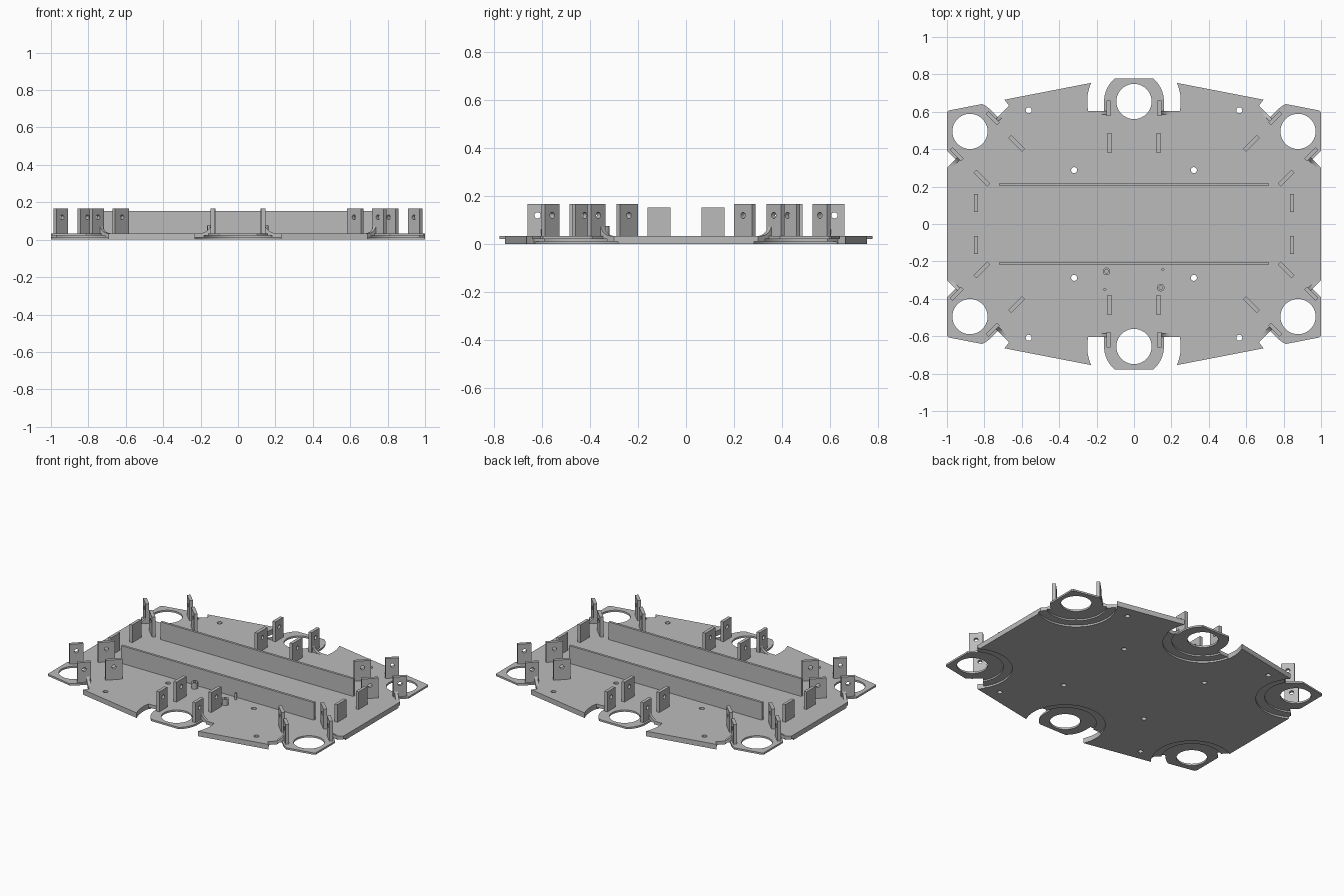
import bpy, bmesh
from math import radians, pi, sin, cos, asin, sqrt
from mathutils import Matrix, Vector

cube = bpy.data.objects.get("Cube")
if cube:
    bpy.data.objects.remove(cube, do_unlink=True)

grey = bpy.data.materials.new("plain_grey")
grey.use_nodes = True
grey.diffuse_color = (0.5, 0.5, 0.5, 1)
grey.node_tree.nodes["Principled BSDF"].inputs["Base Color"].default_value = (0.5, 0.5, 0.5, 1)

TOP = 0.034        # deck surface
TAB_TOP = 0.168
THICK = 0.022      # tab thickness
HINGE = -0.05      # inner end of each leg pad
PAD_R, GAP_R = 0.16, 0.25


# ---- helpers -------------------------------------------------------------
def prism(bm, outline, z0, z1, matrix=Matrix()):
    """Extrude a flat outline from z0 to z1."""
    face = bm.faces.new([bm.verts.new(matrix @ Vector((x, y, z0))) for x, y in outline])
    out = bmesh.ops.extrude_face_region(bm, geom=[face])
    verts = [e for e in out["geom"] if isinstance(e, bmesh.types.BMVert)]
    bmesh.ops.translate(bm, verts=verts, vec=matrix.to_3x3() @ Vector((0, 0, z1 - z0)))


def circle(x, y, r, n=64):
    return [(x + r * cos(2 * pi * i / n), y + r * sin(2 * pi * i / n)) for i in range(n)]


def rect(x, y, w, h):
    return [(x + sx * w / 2, y + sy * h / 2) for sx, sy in ((-1, -1), (1, -1), (1, 1), (-1, 1))]


def arc(r, a0, a1, n):
    return [(r * cos(a0 + (a1 - a0) * i / n), r * sin(a0 + (a1 - a0) * i / n)) for i in range(n + 1)]


def finish(bm, name):
    bmesh.ops.recalc_face_normals(bm, faces=bm.faces)
    mesh = bpy.data.meshes.new(name)
    bm.to_mesh(mesh)
    bm.free()
    mesh.materials.append(grey)
    obj = bpy.data.objects.new(name, mesh)
    bpy.context.collection.objects.link(obj)
    return obj


def cut(obj, cutters):
    """Subtract each cutter in turn, then discard the cutters."""
    for c in cutters:
        c.hide_render = True
        mod = obj.modifiers.new("cut", 'BOOLEAN')
        mod.operation, mod.solver, mod.object = 'DIFFERENCE', 'EXACT', c
    deps = bpy.context.evaluated_depsgraph_get()
    mesh = bpy.data.meshes.new_from_object(obj.evaluated_get(deps))
    obj.modifiers.clear()
    mesh.name = obj.name
    obj.data = mesh
    mesh.materials.clear()
    mesh.materials.append(grey)
    for p in mesh.polygons:
        p.material_index = 0
    for c in cutters:
        bpy.data.objects.remove(c, do_unlink=True)


# ---- six leg mounts: position and turn -----------------------------------
mounts = [("back_middle", 0, 0.655, 0), ("back_right", -0.877, 0.495, 45),
          ("front_right", -0.877, -0.495, 135), ("front_middle", 0, -0.655, 180),
          ("front_left", 0.877, -0.495, 225), ("back_left", 0.877, 0.495, 315)]
frames = [(n, Matrix.Translation((x, y, 0)) @ Matrix.Rotation(radians(a), 4, 'Z'))
          for n, x, y, a in mounts]


def mount_cutter(name, outline, z0, z1):
    bm = bmesh.new()
    for _, m in frames:
        prism(bm, outline, z0, z1, m)
    return finish(bm, name)


# ---- deck ----------------------------------------------------------------
quarter = [(1, 0.605), (0.2, 0.76), (0.2, 0.778)]
half = quarter + [(-x, y) for x, y in reversed(quarter)]
bm = bmesh.new()
prism(bm, half + [(-x, -y) for x, y in half], 0, TOP)
deck = finish(bm, "deck")

# clearance gap curving round each leg pad
a_out = asin(HINGE / GAP_R)
gap = arc(GAP_R, a_out, pi - a_out, 40)
gap += [(-PAD_R, HINGE)] + arc(PAD_R, pi, 0, 32) + [(PAD_R, HINGE)]

# screw holes
bm = bmesh.new()
for sx in (-1, 1):
    for sy in (-1, 1):
        for x, y in ((0.563, 0.608), (0.32, 0.288)):
            prism(bm, circle(sx * x, sy * y, 0.016, 24), -0.1, 0.1)
screw_holes = finish(bm, "screw_hole_cutter")

cut(deck, [mount_cutter("recess_cutter", circle(0, 0, GAP_R - 0.005), -0.1, 0.012),
           mount_cutter("pocket_cutter", circle(0, 0, 0.19), -0.1, 0.022),
           mount_cutter("gap_cutter", gap, -0.1, 0.1),
           mount_cutter("leg_hole_cutter", circle(0, 0, 0.094), -0.1, 0.1),
           screw_holes])


# ---- upright tabs with a cross hole, in pairs ----------------------------
def tab_pair(name, u, v, width):
    bm = bmesh.new()
    for s in (-1, 1):
        prism(bm, rect(s * u, v, THICK, width), TOP - 0.004, TAB_TOP)
    tabs = finish(bm, name)
    bm = bmesh.new()
    turn = Matrix.Translation((0, v, 0.12)) @ Matrix.Rotation(radians(90), 4, 'Y')
    prism(bm, circle(0, 0, 0.013, 24), -0.3, 0.3, turn)
    cut(tabs, [finish(bm, "tab_hole_cutter")])
    return tabs


def gusset_pair(name):
    """Curved braces on the outer side of the outer tabs."""
    bm = bmesh.new()
    x0, x1, z1 = 0.14, 0.205, 0.1
    curve = [(x1 - (x1 - x0) * sin(t), z1 - (z1 - TOP) * cos(t))
             for t in (pi / 2 * i / 6 for i in range(7))]
    outline = [(x0, TOP - 0.004), (x1, TOP - 0.004)] + curve
    for s in (-1, 1):
        m = Matrix(((s, 0, 0, 0), (0, 0, 1, -0.07), (0, 1, 0, 0), (0, 0, 0, 1)))
        prism(bm, outline, 0, 0.02, m)
    return finish(bm, name)


parts = [tab_pair("inner_tabs", 0.131, -0.222, 0.105),
         tab_pair("outer_tabs", 0.136, -0.036, 0.085),
         gusset_pair("gussets")]
for part in parts:
    base = part.name
    for name, m in frames:
        copy = bpy.data.objects.new(name + "_" + base, part.data)
        copy.matrix_world = m
        bpy.context.collection.objects.link(copy)
    bpy.data.objects.remove(part, do_unlink=True)


# ---- long walls, side tabs ------------------------------------------------
def block(name, x, y, w, h, z1):
    bm = bmesh.new()
    prism(bm, rect(x, y, w, h), TOP - 0.004, z1)
    return finish(bm, name)


for side, sy in (("front", -1), ("back", 1)):
    block(side + "_wall", 0, sy * 0.21, 1.44, 0.016, 0.153)
    for hand, sx in (("left", 1), ("right", -1)):
        block(side + "_" + hand + "_side_tab", sx * 0.845, sy * 0.113, 0.02, 0.096, 0.153)

# ---- circuit board standoffs and locating pins ----------------------------
for i, (x, y) in enumerate(((-0.147, -0.253), (0.143, -0.34))):
    bm = bmesh.new()
    prism(bm, circle(x, y, 0.02, 32), TOP - 0.004, 0.075)
    post = finish(bm, "standoff_%d" % (i + 1))
    bm = bmesh.new()
    prism(bm, circle(x, y, 0.009, 24), TOP, 0.1)
    cut(post, [finish(bm, "standoff_cutter")])
for i, (x, y) in enumerate(((0.154, -0.243), (-0.156, -0.35))):
    bm = bmesh.new()
    prism(bm, circle(x, y, 0.008, 20), TOP - 0.004, 0.075)
    finish(bm, "pin_%d" % (i + 1))

# ---- smooth curved walls, keep edges sharp --------------------------------
bpy.ops.object.select_all(action='DESELECT')
for o in bpy.context.collection.objects:
    if o.type == 'MESH':
        o.select_set(True)
        bpy.context.view_layer.objects.active = o
bpy.ops.object.shade_smooth_by_angle(angle=radians(30))
